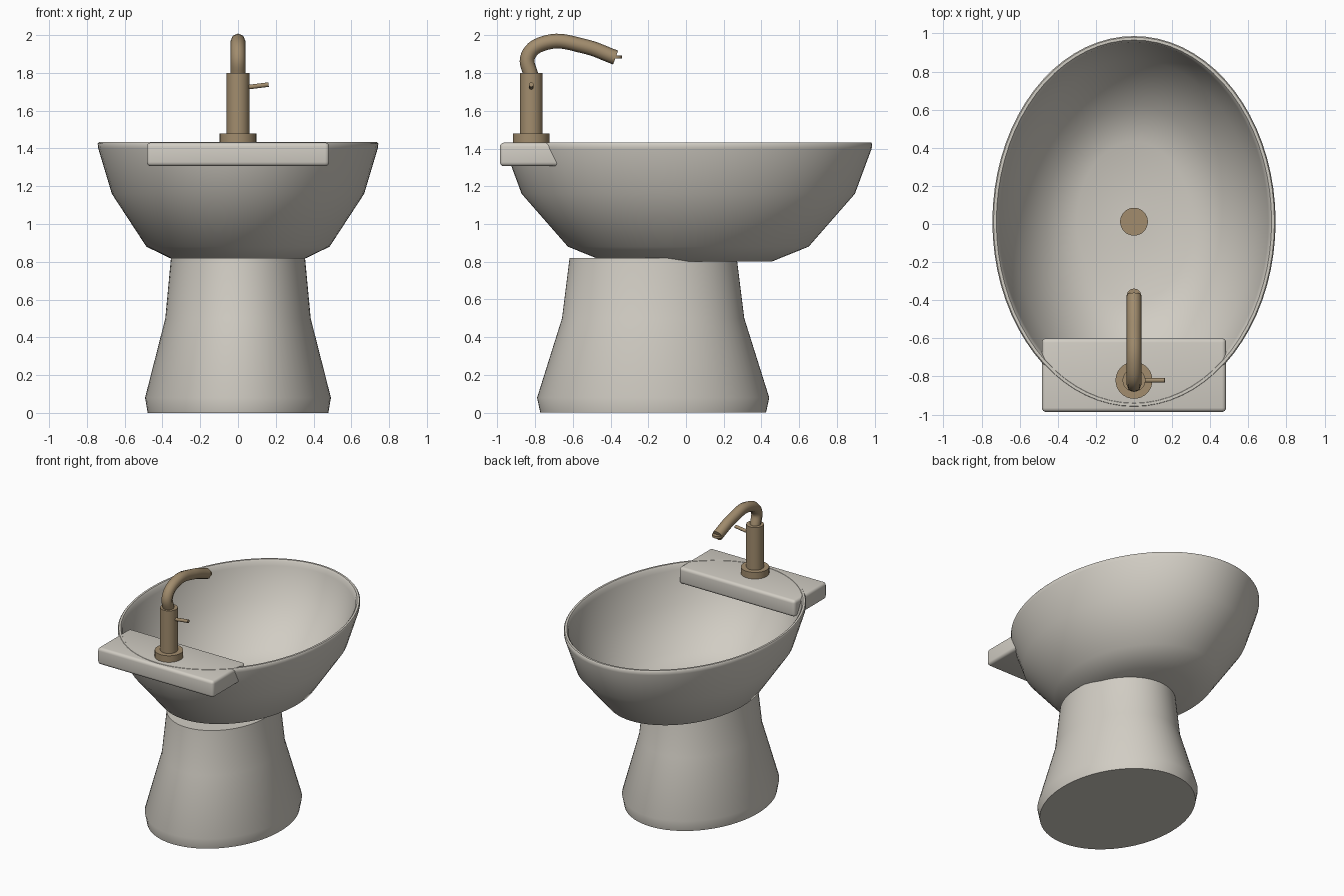
import bpy
import bmesh
from math import sin, cos, pi, radians
from mathutils import Vector

cube = bpy.data.objects.get("Cube")
if cube:
    bpy.data.objects.remove(cube, do_unlink=True)


def material(name, rgb):
    mat = bpy.data.materials.new(name)
    mat.use_nodes = True
    mat.diffuse_color = (*rgb, 1)
    mat.node_tree.nodes["Principled BSDF"].inputs["Base Color"].default_value = (*rgb, 1)
    return mat


CERAMIC = material("warm white ceramic", (0.64, 0.61, 0.55))
BRASS = material("aged brass", (0.36, 0.265, 0.155))


def finish(name, bm, mat, angle=50):
    bmesh.ops.recalc_face_normals(bm, faces=bm.faces)
    mesh = bpy.data.meshes.new(name)
    bm.to_mesh(mesh)
    bm.free()
    mesh.materials.append(mat)
    obj = bpy.data.objects.new(name, mesh)
    bpy.context.collection.objects.link(obj)
    bpy.ops.object.select_all(action='DESELECT')
    obj.select_set(True)
    bpy.context.view_layer.objects.active = obj
    bpy.ops.object.shade_smooth_by_angle(angle=radians(angle))
    return obj


def elliptic_loft(name, rings, y, mat, segments=72):
    """Stack of ellipses (x radius, y radius, z), capped at both ends."""
    bm = bmesh.new()
    loops = [[bm.verts.new((rx * cos(2 * pi * i / segments),
                            y + ry * sin(2 * pi * i / segments), z))
              for i in range(segments)] for rx, ry, z in rings]
    for a, b in zip(loops, loops[1:]):
        for i in range(segments):
            j = (i + 1) % segments
            bm.faces.new((a[i], a[j], b[j], b[i]))
    bm.faces.new(loops[0])
    bm.faces.new(loops[-1])
    return finish(name, bm, mat)


def rod(name, start, end, radius, mat, segments=32):
    start, end = Vector(start), Vector(end)
    axis = end - start
    bm = bmesh.new()
    bmesh.ops.create_cone(bm, cap_ends=True, segments=segments, radius1=radius,
                          radius2=radius, depth=axis.length)
    bmesh.ops.rotate(bm, verts=bm.verts, cent=(0, 0, 0),
                     matrix=axis.to_track_quat('Z', 'Y').to_matrix())
    bmesh.ops.translate(bm, verts=bm.verts, vec=(start + end) / 2)
    return finish(name, bm, mat)


# Ceramic bowl: outside up to the rim, then down the inside
elliptic_loft("bowl", [
    (0.32, 0.44, 0.80), (0.485, 0.638, 0.88), (0.668, 0.883, 1.16),
    (0.74, 0.972, 1.40), (0.743, 0.974, 1.425), (0.737, 0.968, 1.433),
    (0.722, 0.953, 1.433), (0.712, 0.943, 1.42), (0.705, 0.937, 1.39),
    (0.637, 0.85, 1.17), (0.46, 0.61, 0.91), (0.30, 0.42, 0.84),
    (0.08, 0.08, 0.835)], 0.012, CERAMIC)

# Pedestal
elliptic_loft("pedestal", [
    (0.478, 0.598, 0), (0.492, 0.615, 0.08), (0.385, 0.483, 0.5),
    (0.355, 0.443, 0.82)], -0.174, CERAMIC)

# Tap shelf with rounded edges
bm = bmesh.new()
bmesh.ops.create_cube(bm, size=1)
bmesh.ops.scale(bm, verts=bm.verts, vec=(0.966, 0.386, 0.125))
bmesh.ops.translate(bm, verts=bm.verts, vec=(0, -0.793, 1.3685))
bmesh.ops.bevel(bm, geom=bm.edges[:], offset=0.022, segments=4, profile=0.5,
                affect='EDGES')
finish("tap_shelf", bm, CERAMIC)

# Tap body and lever
TAP_Y = -0.82
rod("tap_base", (0, TAP_Y, 1.425), (0, TAP_Y, 1.48), 0.097, BRASS)
rod("tap_body", (0, TAP_Y, 1.48), (0, TAP_Y, 1.80), 0.06, BRASS)
rod("tap_lever", (0.04, TAP_Y, 1.723), (0.162, TAP_Y, 1.738), 0.012, BRASS, 16)

# Curved spout
curve = bpy.data.curves.new("spout", 'CURVE')
curve.dimensions = '3D'
curve.bevel_depth = 0.039
curve.bevel_resolution = 2
curve.resolution_u = 8
curve.use_fill_caps = True
path = [(-0.82, 1.78), (-0.837, 1.89), (-0.74, 1.961), (-0.54, 1.942), (-0.373, 1.882)]
spline = curve.splines.new('BEZIER')
spline.bezier_points.add(len(path) - 1)
for point, (y, z) in zip(spline.bezier_points, path):
    point.co = (0, y, z)
    point.handle_left_type = point.handle_right_type = 'AUTO'
curve.materials.append(BRASS)
spout = bpy.data.objects.new("spout", curve)
bpy.context.collection.objects.link(spout)

# Small outlet disc at the spout end
rod("spout_outlet", (0, -0.377, 1.876), (0, -0.377, 1.892), 0.038, BRASS, 24)

# Drain cover with small raised studs
rod("drain_cover", (0, 0.012, 0.83), (0, 0.012, 0.843), 0.073, BRASS)
for i, (sx, sy) in enumerate([(-1, -1), (1, -1), (-1, 1), (1, 1)]):
    x, y = sx * 0.014, 0.03 + sy * 0.02
    rod(f"drain_stud_{i + 1}", (x, y, 0.84), (x, y, 0.846), 0.005, BRASS, 10)
